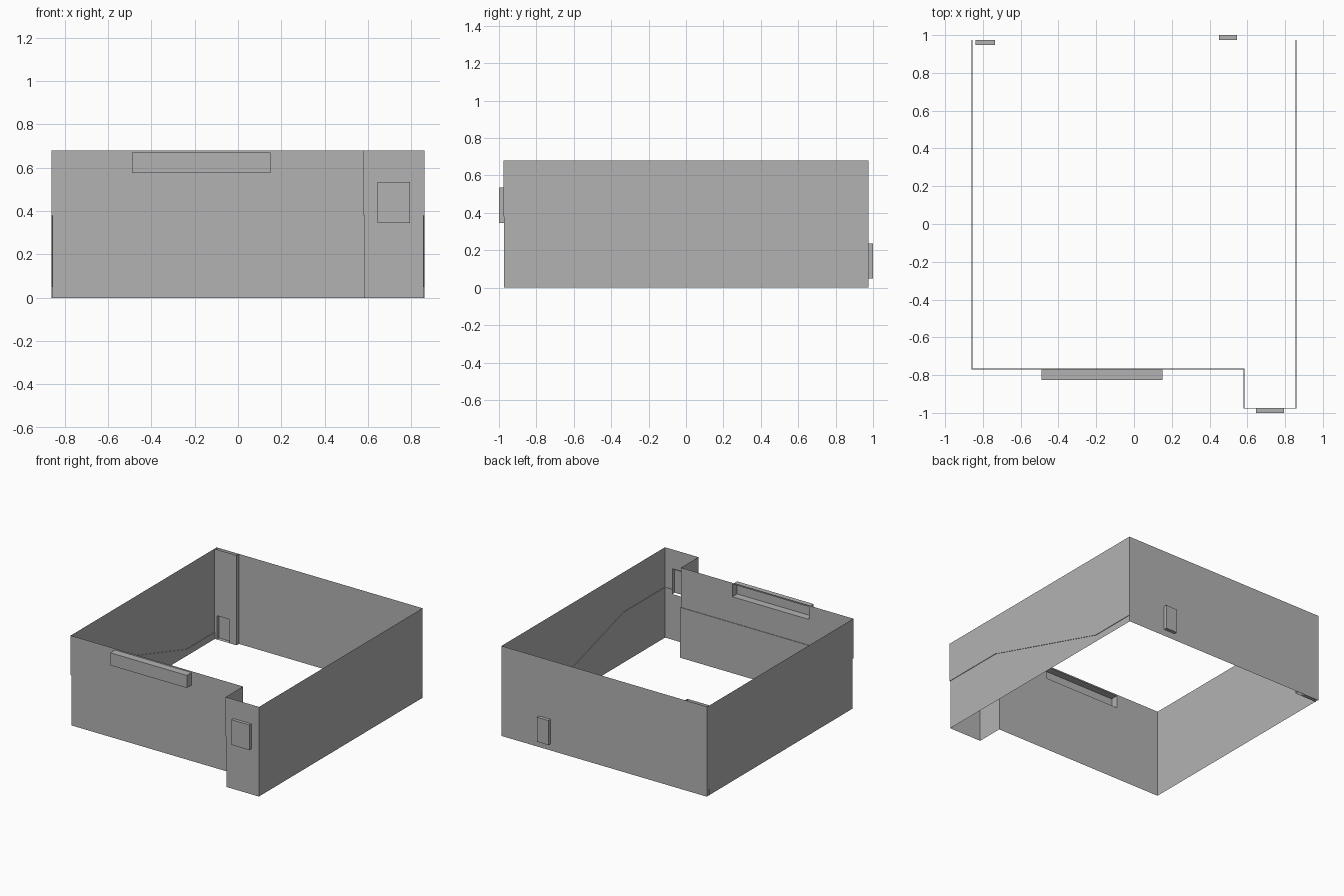
import bpy, bmesh

cube = bpy.data.objects.get("Cube")
if cube:
    bpy.data.objects.remove(cube)

grey = bpy.data.materials.new("wall_grey")
grey.use_nodes = True
grey.diffuse_color = (0.45, 0.45, 0.45, 1)
grey.node_tree.nodes["Principled BSDF"].inputs["Base Color"].default_value = (0.45, 0.45, 0.45, 1)

H = 0.68          # wall height
BACK = 0.975      # back wall plane
LIP = 0.004       # overhang of the upper wall over the lower wall


def finish(name, bm):
    bmesh.ops.remove_doubles(bm, verts=bm.verts, dist=0.0005)
    mesh = bpy.data.meshes.new(name)
    bm.to_mesh(mesh)
    bm.free()
    mesh.materials.append(grey)
    bpy.context.collection.objects.link(bpy.data.objects.new(name, mesh))


def quad(bm, *pts):
    bm.faces.new([bm.verts.new(p) for p in pts])


def span(bm, p, q, low, high):
    """Upright panel from p to q; low and high are (z at p, z at q)."""
    quad(bm, (*p, high[0]), (*q, high[1]), (*q, low[1]), (*p, low[0]))


def holed_span(bm, p, q, z0, z1, hole):
    """Panel along x with a rectangular opening (x at p side, x at q side, z0, z1)."""
    y = p[1]
    a, b = (hole[0], y), (hole[1], y)
    span(bm, p, a, (z0, z0), (z1, z1))
    span(bm, b, q, (z0, z0), (z1, z1))
    if hole[2] > z0:
        span(bm, a, b, (z0, z0), (hole[2], hole[2]))
    if hole[3] < z1:
        span(bm, a, b, (hole[3], hole[3]), (z1, z1))


def recess(name, x0, x1, z0, z1, y, deep, floor=True, rear=True):
    """Shallow box behind an opening, open on the side at y."""
    bm = bmesh.new()
    for x in (x0, x1):
        quad(bm, (x, y, z0), (x, deep, z0), (x, deep, z1), (x, y, z1))
    for z in ((z0, z1) if floor else (z1,)):
        quad(bm, (x0, y, z), (x1, y, z), (x1, deep, z), (x0, deep, z))
    if rear:
        quad(bm, (x0, deep, z0), (x1, deep, z0), (x1, deep, z1), (x0, deep, z1))
    bmesh.ops.recalc_face_normals(bm, faces=bm.faces)
    finish(name, bm)


# Outline of the upper wall with the height of the dividing line
side = [(BACK, 0.05), (0.61, 0.05), (-0.48, 0.38)]
outline = [(0.86, y, z) for y, z in side]
outline += [(0.86, -0.977, 0.38), (0.58, -0.977, 0.38),
            (0.58, -0.769, 0.38), (-0.86, -0.769, 0.38)]
outline += [(-0.86, y, z) for y, z in reversed(side)]


def inset(p):
    x, y, z = p
    x += LIP if x == 0.58 else -LIP if x > 0 else LIP
    if y < -0.7:
        y += LIP
    return x, y, z


inner = [inset(p) for p in outline]

# Openings in the front walls
display = (0.15, -0.49, 0.575, 0.67)
hatch = (0.795, 0.645, 0.345, 0.535)
openings = {3: hatch, 5: display}

# Upper and lower walls
for name, path, upper in (("upper_wall", outline, True), ("lower_wall", inner, False)):
    bm = bmesh.new()
    for i, (a, b) in enumerate(zip(path, path[1:])):
        low, high = ((a[2], b[2]), (H, H)) if upper else ((0, 0), (a[2], b[2]))
        hole = openings.get(i)
        if hole and hole[2] < high[0] and hole[3] > low[0]:
            hole = (hole[0], hole[1], max(hole[2], low[0]), min(hole[3], high[0]))
            holed_span(bm, a[:2], b[:2], low[0], high[0], hole)
        else:
            span(bm, a[:2], b[:2], low, high)
    finish(name, bm)

# Narrow ledge joining the two walls
bm = bmesh.new()
for i in range(len(outline) - 1):
    if i != 3:
        quad(bm, outline[i], outline[i + 1], inner[i + 1], inner[i])
for i, j, x0, x1 in ((3, 3, 0.86, hatch[0]), (3, 3, hatch[1], 0.58)):
    quad(bm, (x0, outline[i][1], 0.38), (x1, outline[i][1], 0.38),
         (x1, inner[j][1], 0.38), (x0, inner[j][1], 0.38))
finish("wall_ledge", bm)

# Back wall with a small opening
bm = bmesh.new()
holed_span(bm, (-0.86, BACK), (0.86, BACK), 0, H, (0.45, 0.545, 0.05, 0.235))
finish("back_wall", bm)

# Inner corner panel with a low doorway
bm = bmesh.new()
holed_span(bm, (-0.86, 0.947), (-0.675, 0.947), 0, H, (-0.84, -0.735, 0, 0.18))
span(bm, (-0.675, 0.947), (-0.675, BACK), (0, 0), (H, H))
finish("corner_panel", bm)

# Recesses behind the openings
recess("front_display_recess", -0.49, 0.15, 0.575, 0.67, -0.769, -0.825)
recess("front_hatch_recess", 0.645, 0.795, 0.345, 0.535, -0.973, -1.0, floor=False)
recess("back_hatch_recess", 0.45, 0.545, 0.05, 0.235, BACK, 1.0)
recess("corner_door_recess", -0.84, -0.735, 0, 0.18, 0.947, BACK, rear=False)
